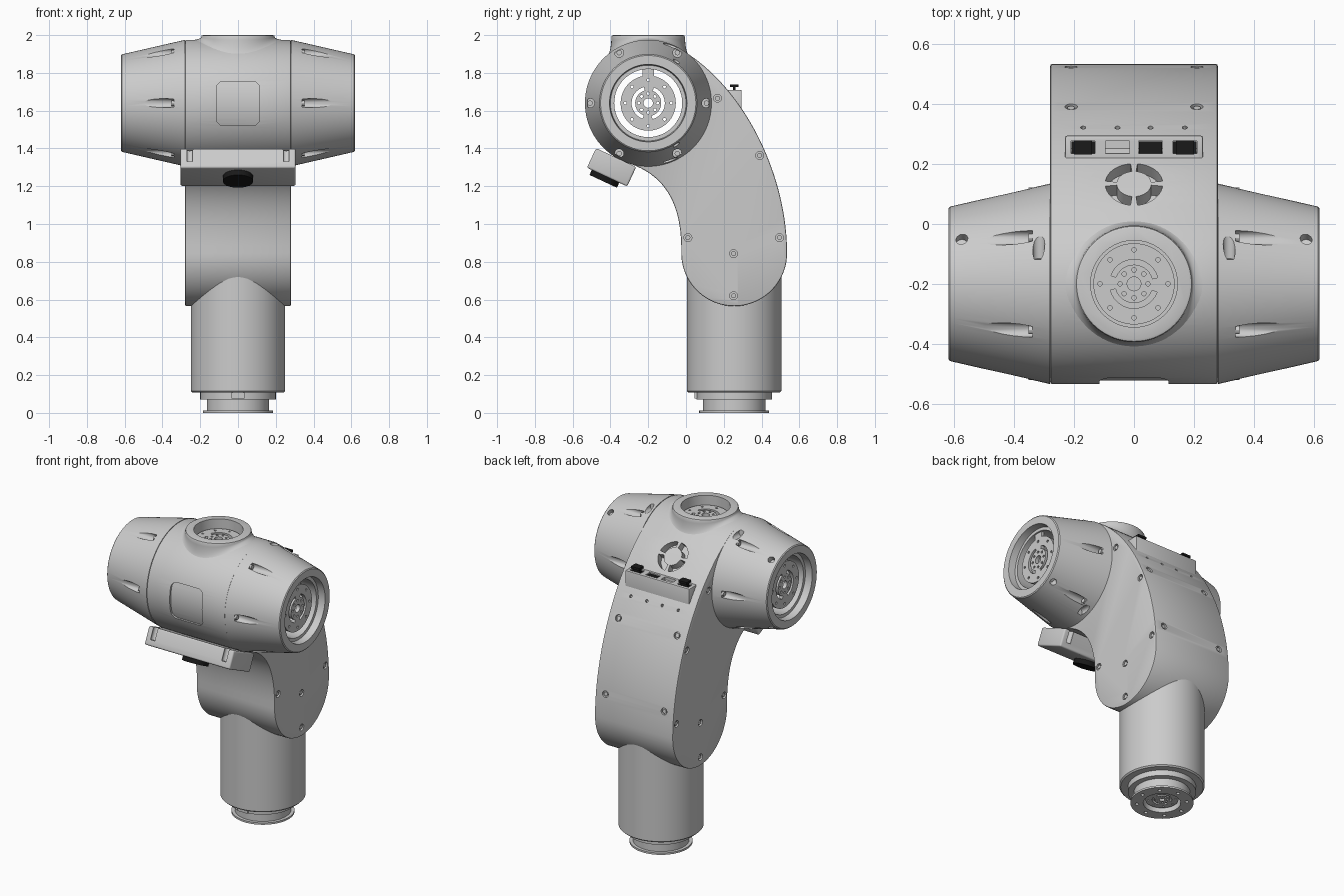
import bpy, bmesh, math
from math import sin, cos, radians as rad, pi
from mathutils import Vector, Matrix

if "Cube" in bpy.data.objects:
    bpy.data.objects.remove(bpy.data.objects["Cube"])

HY, HZ, HR = -0.2, 1.64, 0.335            # centre and radius of the head barrel
black = bpy.data.materials.new("black")
black.diffuse_color = (0.01, 0.01, 0.01, 1)
black.use_nodes = True
black.node_tree.nodes["Principled BSDF"].inputs["Base Color"].default_value = black.diffuse_color


def make(name, bm, mat=None):
    bmesh.ops.recalc_face_normals(bm, faces=bm.faces)
    me = bpy.data.meshes.new(name)
    bm.to_mesh(me)
    ob = bpy.data.objects.new(name, me)
    bpy.context.collection.objects.link(ob)
    if mat:
        me.materials.append(mat)
    return smooth(ob)


def smooth(ob):
    ob.data.shade_smooth()
    ob.data.set_sharp_from_angle(angle=rad(30))
    return ob


def cut(ob, bm):
    cutter = make("cutter", bm)
    cutter.hide_render = True
    m = ob.modifiers.new("cut", 'BOOLEAN')
    m.object, m.solver = cutter, 'EXACT'
    bpy.context.view_layer.objects.active = ob
    bpy.ops.object.modifier_apply(modifier=m.name)
    bpy.data.objects.remove(cutter)
    return smooth(ob)


def cyl(bm, p0, p1, r, n=20):
    p0, p1 = Vector(p0), Vector(p1)
    d = p1 - p0
    M = Matrix.Translation((p0 + p1) / 2) @ d.to_track_quat('Z', 'Y').to_matrix().to_4x4()
    bmesh.ops.create_cone(bm, cap_ends=True, segments=n, radius1=r, radius2=r, depth=d.length, matrix=M)


def box(bm, c, s, M=Matrix()):
    return bmesh.ops.create_cube(bm, size=1, matrix=M @ Matrix.Translation(c) @ Matrix.Diagonal((*s, 1)))


def lathe(profile, n=72, M=Matrix()):
    bm = bmesh.new()
    vs = [bm.verts.new((r, 0, z)) for r, z in profile]
    es = [bm.edges.new(p) for p in zip(vs, vs[1:])]
    if profile[0][0] > 0:
        es.append(bm.edges.new((vs[-1], vs[0])))
    bmesh.ops.spin(bm, geom=vs + es, cent=(0, 0, 0), axis=(0, 0, 1), angle=2 * pi, steps=n, use_merge=True)
    bmesh.ops.remove_doubles(bm, verts=bm.verts, dist=1e-5)
    bm.transform(M)
    return bm


def arc_block(bm, r0, r1, a0, a1, h, M=Matrix(), n=14):
    rows = []
    for i in range(n + 1):
        a = rad(a0 + (a1 - a0) * i / n)
        rows.append([bm.verts.new(M @ Vector((r * cos(a), r * sin(a), z)))
                     for r, z in ((r0, -h), (r1, -h), (r1, h), (r0, h))])
    for p, q in zip(rows, rows[1:]):
        for k in range(4):
            bm.faces.new((p[k], p[k - 1], q[k - 1], q[k]))
    bm.faces.new(rows[0])
    bm.faces.new(rows[-1])


def bez(P, t):
    c = ((1 - t) ** 3, 3 * t * (1 - t) ** 2, 3 * t * t * (1 - t), t ** 3)
    return tuple(sum(w * p[k] for w, p in zip(c, P)) for k in (0, 1))


def arc(cy, cz, r, a0, a1, n):
    return [(cy + r * cos(rad(a0 + (a1 - a0) * i / n)), cz + r * sin(rad(a0 + (a1 - a0) * i / n))) for i in range(n + 1)]


# side profile of the curved body
head = arc(HY, HZ, HR, 52, 250, 48)
SP = [(0.535, 0.845), (0.535, 1.24), (0.33, 1.69), head[0]]
INNER = [head[-1], (-0.12, 1.265), (-0.02, 1.12), (-0.025, 0.845)]


def spine(t, x=0):
    (y, z), (y2, z2) = bez(SP, t), bez(SP, t + 0.001)
    return Vector((x, y, z)), Vector((0, z2 - z, y - y2)).normalized()


outline = arc(0.255, 0.845, 0.28, 180, 360, 40) + [bez(SP, i / 32) for i in range(1, 32)]
outline += head + [bez(INNER, i / 20) for i in range(1, 20)]
bm = bmesh.new()
f = bm.faces.new([bm.verts.new((-0.28, y, z)) for y, z in outline])
g = bmesh.ops.extrude_face_region(bm, geom=[f])
bmesh.ops.translate(bm, vec=(0.56, 0, 0), verts=[v for v in g["geom"] if isinstance(v, bmesh.types.BMVert)])
rim = [e for e in bm.edges if abs(e.verts[0].co.x - e.verts[1].co.x) < 1e-5]
bmesh.ops.bevel(bm, geom=rim, offset=0.007, segments=2, affect='EDGES', profile=0.5)
body = make("curved_body", bm)

# screw positions: side panels and spine
spots = [(Vector((s * 0.28, y, z)), Vector((s, 0, 0))) for s in (-1, 1) for y, z in
         ((0.01, 0.928), (0.495, 0.928), (0.252, 0.843), (0.252, 0.62), (0.39, 1.363), (0.167, 1.666))]
spots += [spine(t, x) for t in (0.13, 0.5) for x in (-0.21, 0.21)]
holes, screws = bmesh.new(), bmesh.new()
for p, n in spots:
    cyl(holes, p - n * 0.014, p + n * 0.03, 0.021)
    cyl(screws, p - n * 0.02, p - n * 0.004, 0.013, 12)
for x in (-0.17, -0.055, 0.055, 0.17):
    p, n = spine(0.615, x)
    cyl(holes, p - n * 0.02, p + n * 0.03, 0.009, 12)

# fan vents, axle tunnel and neck well
p, n = spine(0.86)
M = Matrix.Translation(p) @ n.to_track_quat('Z', 'Y').to_matrix().to_4x4()
for k in range(4):
    arc_block(holes, 0.058, 0.096, 90 * k + 7, 90 * k + 83, 0.05, M)
cyl(holes, (-0.4, HY, HZ), (0.4, HY, HZ), 0.18, 64)
cyl(holes, (0, HY, 1.89), (0, HY, 2.1), 0.145, 64)
cut(body, holes)

# rounded square recess on the front, following the barrel
bm = bmesh.new()
box(bm, (0, -0.5, HZ - 0.002), (0.23, 0.2, 0.235))
edges = [e for e in bm.edges if abs(e.verts[0].co.y - e.verts[1].co.y) > 0.1]
bmesh.ops.bevel(bm, geom=edges, offset=0.04, segments=6, affect='EDGES', profile=0.5)
panel = make("panel_cutter", bm)
bm = bmesh.new()
cyl(bm, (-0.5, HY, HZ), (0.5, HY, HZ), HR - 0.012, 96)
cut(panel, bm)
bm = bmesh.new()
bm.from_mesh(panel.data)
bpy.data.objects.remove(panel)
cut(body, bm)

# neck ring blended onto the barrel
bm = bmesh.new()
N, rings = 72, []
for k in range(13):
    ring = []
    for i in range(N):
        th = 2 * pi * i / N
        re = 0.225 + 0.045 * cos(th) ** 2
        zb = HZ + math.sqrt(HR ** 2 - (re * sin(th)) ** 2) - 0.003
        a = (k - 2) / 9 * pi / 2
        r, z = 0.195 + (re - 0.195) * (1 - cos(a)), zb + (1.99 - zb) * (1 - sin(a))
        if k < 2:
            r, z = (0.184, 2.0) if k == 0 else (0.192, 1.997)
        if k == 12:
            r, z = 0.18, 1.83
        ring.append(bm.verts.new((r * cos(th), HY + r * sin(th), z)))
    rings.append(ring)
for p, q in zip(rings, rings[1:]):
    for i in range(N):
        bm.faces.new((p[i - 1], p[i], q[i], q[i - 1]))
bm.faces.new(rings[0])
bm.faces.new(rings[-1])
neck = make("neck_ring", bm)
bm = bmesh.new()
cyl(bm, (0, HY, 1.7), (0, HY, 2.1), 0.145, 64)
cut(neck, bm)

# tapered side caps with screw grooves and access holes
for s, side in ((1, "right"), (-1, "left")):
    M = Matrix.Translation((0, HY, HZ)) @ Matrix.Rotation(s * pi / 2, 4, 'Y')
    cap = make(side + "_cap", lathe([(0.335, 0.28), (0.258, 0.615), (0.252, 0.62), (0.205, 0.62), (0.2, 0.575),
                                     (0.18, 0.575), (0.18, 0.28)], 96, M))
    bm = bmesh.new()
    for k in range(6):
        a = k * pi / 3
        y, z = HY + 0.308 * cos(a), HZ + 0.308 * sin(a)
        cyl(bm, (s * 0.34, y, z), (s * 0.66, y, z), 0.024)
        cyl(screws, (s * 0.33, y, z), (s * 0.352, y, z), 0.014, 12)
    for v in (1, -1):
        d = Vector((0, cos(rad(56)), v * sin(rad(56))))
        p = Vector((s * 0.575, HY, HZ)) + d * 0.265
        cyl(bm, p - d * 0.03, p + d * 0.05, 0.02)
        d = Vector((0, cos(rad(68)), v * sin(rad(68))))
        p = Vector((s * 0.318, HY, HZ)) + d * 0.326
        d = d * 0.45 + Vector((0, d.z * v, -d.y * v)) * 0.89
        cyl(bm, p - d * 0.04, p + d * 0.12, 0.02)
    cut(cap, bm)
make("screws", screws)

# perforated coupling discs: both caps, neck and base
bm = bmesh.new()
cyl(bm, (0, 0, -0.012), (0, 0, 0.012), 0.146, 64)
disc = make("right_coupling_disc", bm)
bm = bmesh.new()
cyl(bm, (0, 0, -0.1), (0, 0, 0.1), 0.025)
for k in range(8):
    a = rad(45 * k)
    for r, q in ((0.122, 0.008), (0.05, 0.008)):
        cyl(bm, (r * cos(a), r * sin(a), -0.1), (r * cos(a), r * sin(a), 0.1), q, 10)
for a in (15, 195):
    arc_block(bm, 0.069, 0.088, a, a + 145, 0.1)
cut(disc, bm)
disc.matrix_world = Matrix.Translation((0.555, HY, HZ)) @ Matrix.Rotation(pi / 2, 4, 'Y')
for name, M in (("left_coupling_disc", Matrix.Translation((-0.555, HY, HZ)) @ Matrix.Rotation(pi / 2, 4, 'Y')),
                ("neck_coupling_disc", Matrix.Translation((0, HY, 1.93)) @ Matrix.Scale(0.93, 4)),
                ("base_coupling_disc", Matrix.Translation((0, 0.255, 0.03)) @ Matrix.Scale(0.66, 4))):
    d = bpy.data.objects.new(name, disc.data)
    bpy.context.collection.objects.link(d)
    d.matrix_world = M
bm = bmesh.new()
for s in (1, -1):
    box(bm, (s * 0.555, HY, HZ + 0.165), (0.02, 0.06, 0.045))
make("disc_tabs", bm)

# column with stepped flange and open base
col = make("column", lathe([(0, 0.06), (0.11, 0.06), (0.11, 0), (0.185, 0), (0.185, 0.012), (0.165, 0.012),
                            (0.165, 0.072), (0.2, 0.072), (0.2, 0.108), (0.242, 0.108), (0.25, 0.116),
                            (0.25, 0.8), (0, 0.8)], 96, Matrix.Translation((0, 0.255, 0))))
bm = bmesh.new()
for k in range(8):
    a = rad(45 * k)
    x, y = 0.147 * cos(a), 0.255 + 0.147 * sin(a)
    cyl(bm, (x, y, -0.05), (x, y, 0.02), 0.011, 12)
cut(col, bm)
bm = bmesh.new()
box(bm, (0, 0.07, 0.092), (0.07, 0.05, 0.034))
make("column_key", bm)

# tilted sensor under the head
T = Matrix.Translation((0, -0.394, 1.30)) @ Matrix.Rotation(rad(-25), 4, 'X')
bm = bmesh.new()
box(bm, (0, 0, 0), (0.61, 0.235, 0.114), T)
bmesh.ops.bevel(bm, geom=bm.edges[:], offset=0.01, segments=3, affect='EDGES', profile=0.5)
sensor = make("sensor_housing", bm)
bm = bmesh.new()
for x in (-0.255, 0.255):
    for y in (-0.105, 0.105):
        cyl(bm, T @ Vector((x, y, -0.02)), T @ Vector((x, y, 0.1)), 0.02)
cut(sensor, bm)
bm = bmesh.new()
cyl(bm, T @ Vector((0, -0.009, -0.05)), T @ Vector((0, -0.009, -0.086)), 0.08, 40)
make("sensor_lens", bm, black)

# connector strip on the back with plugs
bm = bmesh.new()
box(bm, (0, 0.245, 1.605), (0.46, 0.1, 0.21))
bmesh.ops.bevel(bm, geom=bm.edges[:], offset=0.006, segments=2, affect='EDGES', profile=0.5)
strip = make("connector_strip", bm)
bm, plugs = bmesh.new(), bmesh.new()
for x in (-0.17, -0.055, 0.055, 0.17):
    box(bm, (x, 0.256, 1.72), (0.08, 0.042, 0.1))
    if x != -0.055:
        box(plugs, (x, 0.256, 1.685), (0.078, 0.04, 0.036))
    if abs(x) > 0.1:
        box(plugs, (x, 0.256, 1.715), (0.05, 0.014, 0.04))
        box(plugs, (x, 0.256, 1.731), (0.06, 0.046, 0.014))
cut(strip, bm)
make("connector_plugs", plugs, black)
